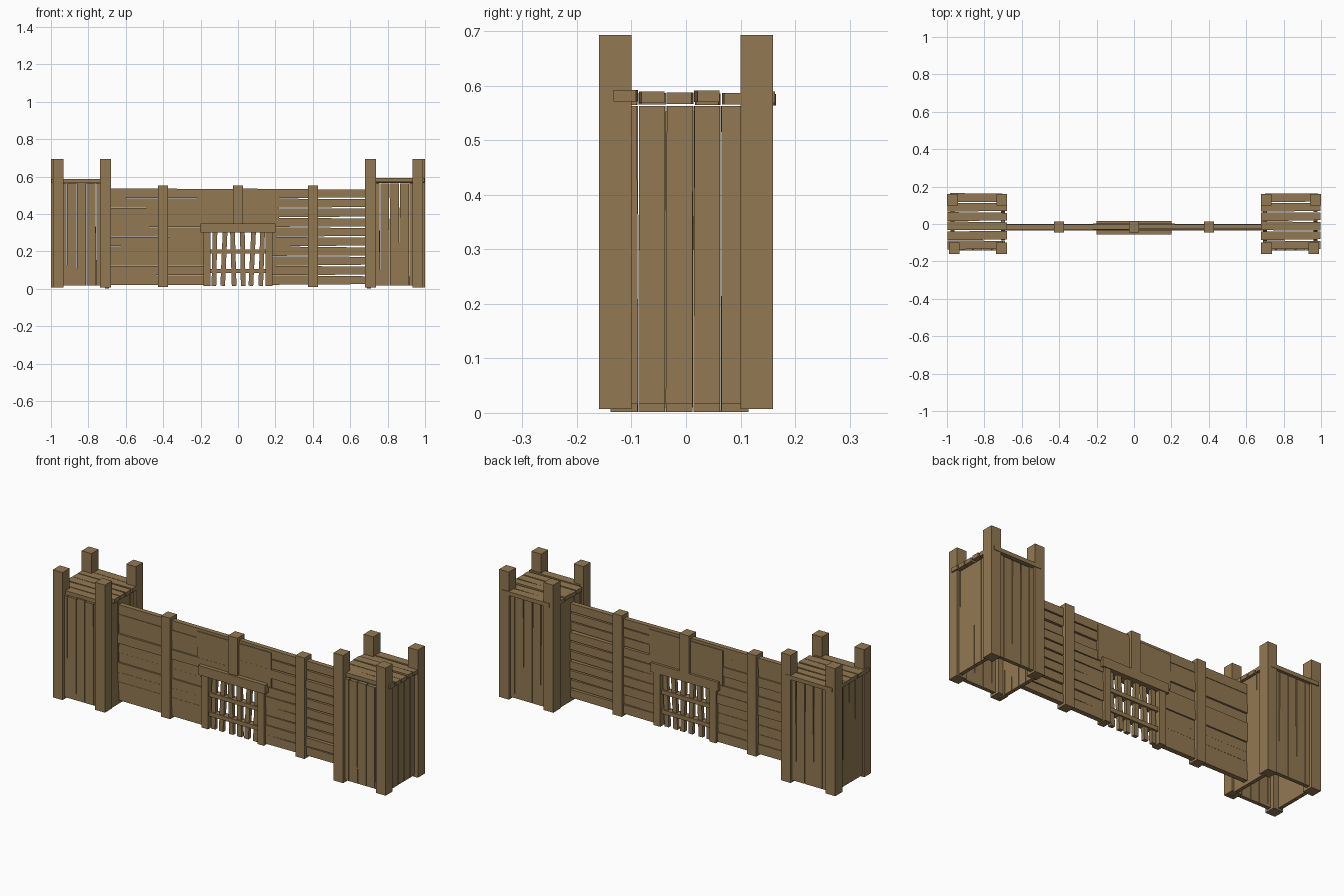
import bpy, bmesh, random
from mathutils import Matrix, Vector

if "Cube" in bpy.data.objects:
    bpy.data.objects.remove(bpy.data.objects["Cube"])

random.seed(4)
wood = bpy.data.materials.new("wood")
wood.diffuse_color = (0.29, 0.19, 0.085, 1)
wood.use_nodes = True
wood.node_tree.nodes["Principled BSDF"].inputs["Base Color"].default_value = wood.diffuse_color


def box(name, lo, hi, tilt=0.0, axis='Y', taper=0.0, along=0, across=2):
    """Box between two corners, tilted about its centre; taper narrows the + end."""
    lo, hi = Vector(lo), Vector(hi)
    size, mid = hi - lo, (lo + hi) / 2
    bm = bmesh.new()
    bmesh.ops.create_cube(bm, size=1)
    for v in bm.verts:
        v.co = Vector([v.co[i] * size[i] for i in range(3)])
        if v.co[along] > 0:
            v.co[across] *= 1 - taper
    bm.transform(Matrix.Translation(mid) @ Matrix.Rotation(tilt, 4, axis))
    me = bpy.data.meshes.new(name)
    bm.to_mesh(me)
    bm.free()
    me.materials.append(wood)
    ob = bpy.data.objects.new(name, me)
    bpy.context.collection.objects.link(ob)
    return ob


def jit(a):
    return random.uniform(-a, a)


def sbox(name, s, x0, x1, y0, y1, z0, z1, **k):
    """Box given on the right side, mirrored to the left when s is -1."""
    a, b = sorted((s * x0, s * x1))
    return box(name, (a, y0, z0), (b, y1, z1), **k)


for s in (-1, 1):
    # tower corner posts
    for x0, x1, y in ((0.942, 1.0, 0.13), (0.678, 0.735, 0.13),
                      (0.932, 0.99, -0.13), (0.68, 0.738, -0.13)):
        sbox("tower_post", s, x0, x1, y - 0.03, y + 0.03, 0.007, 0.693)

    # tower front and back cladding
    for y in (-0.133, 0.138):
        for i in range(5):
            x = 0.733 + i * 0.052
            sbox("tower_wall_plank", s, x - 0.025, x + 0.025, y - 0.01, y + 0.01,
                 0.018, 0.565 + jit(0.004), tilt=jit(0.004), axis='Y',
                 taper=random.uniform(0, 0.1), along=2, across=0)

    # tower outer and inner cladding
    for x, z in ((0.97, 0.016), (0.7, 0.002)):
        for i in range(5):
            y = -0.113 + i * 0.0505
            sbox("tower_side_plank", s, x - 0.01, x + 0.01, y - 0.0245, y + 0.0245,
                 z, 0.563, tilt=jit(0.003), axis='X',
                 taper=random.uniform(0, 0.06), along=2, across=1)

    # tower floor boards
    for i in range(6):
        y = -0.112 + i * 0.0505
        j = jit(0.004)
        in_corner = i in (0, 5)
        sbox("tower_floor_board", s, 0.70 if in_corner else 0.678,
             0.985 if i == 5 else 0.998, y - 0.0235, y + 0.0235,
             0.567 + j, 0.588 + j, tilt=jit(0.012), axis='Z',
             taper=random.uniform(0, 0.15), along=0, across=1)

    # curtain wall boards: full length above the gate, cut short beside it
    for i in range(10):
        z = 0.022 + i * 0.0515
        j = jit(0.004)
        inner = 0.0 if z > 0.32 else 0.165
        sbox("wall_board", s, inner, 0.69, -0.03 + j, -0.004 + j,
             z - 0.001, z + 0.0495, taper=0.17 * s if s > 0 else 0.0,
             tilt=jit(0.003), axis='Y')
    # wall post and gate frame post
    sbox("wall_post", s, 0.373, 0.427, -0.045, 0.013, 0.01, 0.553)
    sbox("gate_post", s, 0.147, 0.185, -0.045, 0.01, 0.016, 0.31)

# solid centre boards above the gate
for z in (0.333, 0.384, 0.436, 0.468):
    box("gate_top_board", (-0.22, -0.033, z), (0.22, 0.002, z + 0.052))

# gate lintel and the short post above it
box("gate_lintel", (-0.2, -0.055, 0.3), (0.2, 0.015, 0.35))
box("centre_post", (-0.028, -0.045, 0.345), (0.028, 0.015, 0.553))

# gate bars
for i in range(6):
    x = -0.126 + i * 0.0505
    box("gate_bar", (x - 0.0125, -0.028, 0.016), (x + 0.0125, -0.008, 0.305),
        tilt=(0.02, 0.045, -0.03, -0.015, 0.05, 0.035)[i])
for z in (0.095, 0.2):
    box("gate_crossbar", (-0.155, -0.036, z - 0.011), (0.155, 0.0, z + 0.011))
